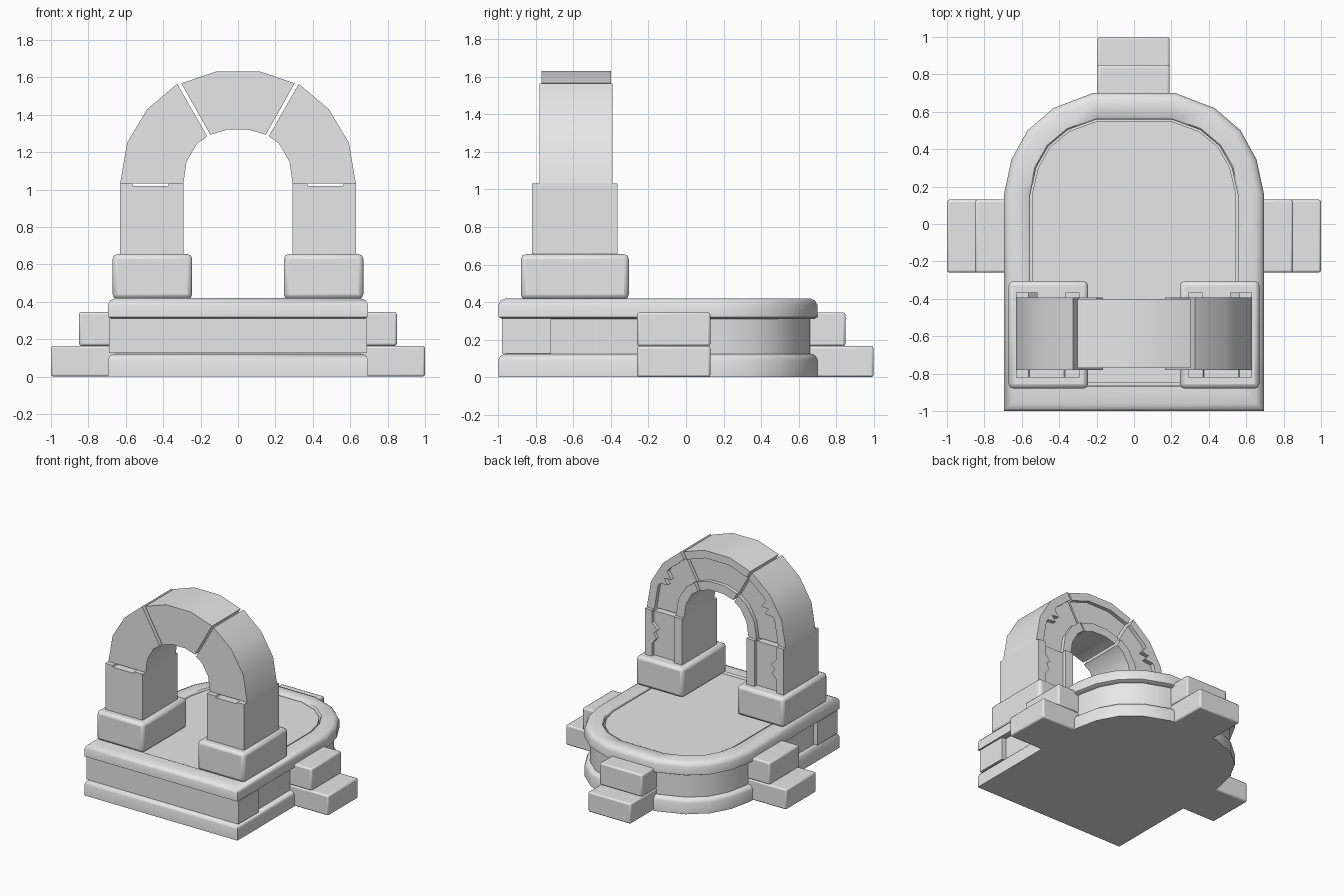
import bpy, bmesh, math

if "Cube" in bpy.data.objects:
    bpy.data.objects.remove(bpy.data.objects["Cube"], do_unlink=True)

stone = bpy.data.materials.new("grey stone")
stone.use_nodes = True
stone.diffuse_color = (0.8, 0.8, 0.8, 1)
stone.node_tree.nodes["Principled BSDF"].inputs["Base Color"].default_value = (0.8, 0.8, 0.8, 1)


def finish(name, bm, bevel=0):
    bmesh.ops.recalc_face_normals(bm, faces=bm.faces[:])
    mesh = bpy.data.meshes.new(name)
    bm.to_mesh(mesh)
    bm.free()
    mesh.materials.append(stone)
    obj = bpy.data.objects.new(name, mesh)
    bpy.context.collection.objects.link(obj)
    bpy.ops.object.select_all(action='DESELECT')
    obj.select_set(True)
    bpy.context.view_layer.objects.active = obj
    bpy.ops.object.shade_smooth_by_angle(angle=math.radians(45))
    if bevel:
        mod = obj.modifiers.new("soft edges", 'BEVEL')
        mod.width = bevel
        mod.segments = 2
        mod.limit_method = 'ANGLE'
    return obj


def box(name, x, y, z, bevel=0):
    bm = bmesh.new()
    bmesh.ops.create_cube(bm, size=1)
    for v in bm.verts:
        for i, (a, b) in enumerate((x, y, z)):
            v.co[i] = a if v.co[i] < 0 else b
    return finish(name, bm, bevel)


def prism(name, points, y0, y1, bevel=0):
    """Extrude an x-z polygon from y0 to y1."""
    bm = bmesh.new()
    face = bm.faces.new([bm.verts.new((x, y0, z)) for x, z in points])
    new = bmesh.ops.extrude_face_region(bm, geom=[face])["geom"]
    bmesh.ops.translate(bm, vec=(0, y1 - y0, 0),
                        verts=[v for v in new if isinstance(v, bmesh.types.BMVert)])
    return finish(name, bm, bevel)


# Plan of the platform: half outline point and its outward direction
PLAN = [(0.695, -1, 1, -1), (0.695, 0.16, 1, 0), (0.655, 0.345, 0.95, 0.3),
        (0.57, 0.5, 0.8, 0.6), (0.43, 0.62, 0.55, 0.83), (0.22, 0.7, 0.15, 1)]


def outline(inset):
    half = [(x - inset * nx, y - inset * ny) for x, y, nx, ny in PLAN]
    return half + [(-x, y) for x, y in reversed(half)]


def loft(name, rings, closed=False):
    """Join inset outlines given as (inset, height)."""
    bm = bmesh.new()
    loops = [[bm.verts.new((x, y, z)) for x, y in outline(d)] for d, z in rings]
    pairs = list(zip(loops, loops[1:]))
    if closed:
        pairs.append((loops[-1], loops[0]))
    else:
        bm.faces.new(loops[0])
        bm.faces.new(loops[-1])
    n = len(loops[0])
    for a, b in pairs:
        for i in range(n):
            j = (i + 1) % n
            bm.faces.new((a[i], a[j], b[j], b[i]))
    return finish(name, bm)


# Platform
loft("platform_foot", [(0, 0), (0, 0.092), (0.01, 0.112), (0.03, 0.122)])
loft("platform_wall", [(0.04, 0.10), (0.04, 0.32)])
box("platform_front_block", (-0.69, 0.69), (-0.98, -0.72), (0.125, 0.312))
loft("platform_rim", [(0.14, 0.31), (0.02, 0.31), (0, 0.32), (0, 0.385), (0.012, 0.408),
                      (0.04, 0.42), (0.132, 0.42), (0.14, 0.412)], closed=True)
loft("platform_floor", [(0.15, 0.30), (0.15, 0.41)])

# Steps on the two sides and the back
for tier, reach, z0, z1 in (("lower", 1.0, 0, 0.165), ("upper", 0.85, 0.165, 0.345)):
    for side, s in (("left", 1), ("right", -1)):
        box(f"{tier}_step_{side}", sorted((0.6 * s, reach * s)), (-0.26, 0.13), (z0, z1), 0.012)
    box(f"{tier}_step_back", (-0.195, 0.19), (0.6, reach), (z0, z1), 0.012)


def between(p, q, t):
    return (p[0] + (q[0] - p[0]) * t, p[1] + (q[1] - p[1]) * t)


# Arch edges, from the springing up to the joint with the keystone
OUTER = [(0.63, 1.032), (0.593, 1.25), (0.485, 1.43), (0.325, 1.565)]
INNER = [(0.292, 1.032), (0.275, 1.15), (0.22, 1.245), (0.165, 1.285)]
OUTER_BAND = [between(o, i, 0.2) for o, i in zip(OUTER, INNER)]
INNER_BAND = [between(o, i, 0.78) for o, i in zip(OUTER, INNER)]

# Chipped inner edge of the outer band
chips = []
for t, depth in ((0.15, 0), (0.35, 0.2), (0.5, 0.03), (0.7, 0.2), (0.85, 0)):
    o = between(OUTER_BAND[1], OUTER_BAND[2], t)
    i = between(INNER_BAND[1], INNER_BAND[2], t)
    chips.append(between(o, i, depth * 1.6))
chipped = OUTER_BAND[:2] + chips + OUTER_BAND[2:]

PILLAR = [(0.292, 0.65), (0.63, 0.65), (0.63, 1.032), (0.565, 1.032), (0.56, 1.018),
          (0.375, 1.018), (0.37, 1.032), (0.292, 1.032)]
PILLAR_OUTER = [(0.63, 0.65), (0.63, 1.032), (0.565, 1.032), (0.565, 0.93), (0.515, 0.88),
                (0.55, 0.85), (0.525, 0.81), (0.565, 0.76), (0.565, 0.65)]
PILLAR_INNER = [(0.292, 0.65), (0.292, 1.032), (0.365, 1.032), (0.365, 0.65)]

for side, s in (("left", 1), ("right", -1)):
    def flip(points):
        return [(x * s, z) for x, z in points]
    # Pillar on its plinth, with raised strips on the back
    box(f"plinth_{side}", sorted((0.245 * s, 0.67 * s)), (-0.88, -0.305), (0.415, 0.655), 0.025)
    prism(f"pillar_{side}", flip(PILLAR), -0.82, -0.395)
    prism(f"pillar_outer_strip_{side}", flip(PILLAR_OUTER), -0.395, -0.365)
    prism(f"pillar_inner_strip_{side}", flip(PILLAR_INNER), -0.395, -0.365)
    # Curved arch block with raised bands on the back
    prism(f"arch_block_{side}", flip(OUTER + INNER[::-1]), -0.78, -0.425)
    prism(f"arch_outer_band_{side}", flip(OUTER + chipped[::-1]), -0.425, -0.392)
    prism(f"arch_inner_band_{side}", flip(INNER_BAND + INNER[::-1]), -0.425, -0.392)

# Keystone
KEY_OUT = [(-0.303, 1.568), (-0.115, 1.632), (0.115, 1.632), (0.303, 1.568)]
KEY_IN = [(-0.148, 1.293), (-0.06, 1.32), (0.06, 1.32), (0.148, 1.293)]
key_high = [between(o, i, 0.2) for o, i in zip(KEY_OUT, KEY_IN)]
key_low = [between(o, i, 0.78) for o, i in zip(KEY_OUT, KEY_IN)]
prism("keystone", KEY_OUT + KEY_IN[::-1], -0.77, -0.43)
prism("keystone_outer_band", KEY_OUT + key_high[::-1], -0.43, -0.40)
prism("keystone_inner_band", key_low + KEY_IN[::-1], -0.43, -0.40)
